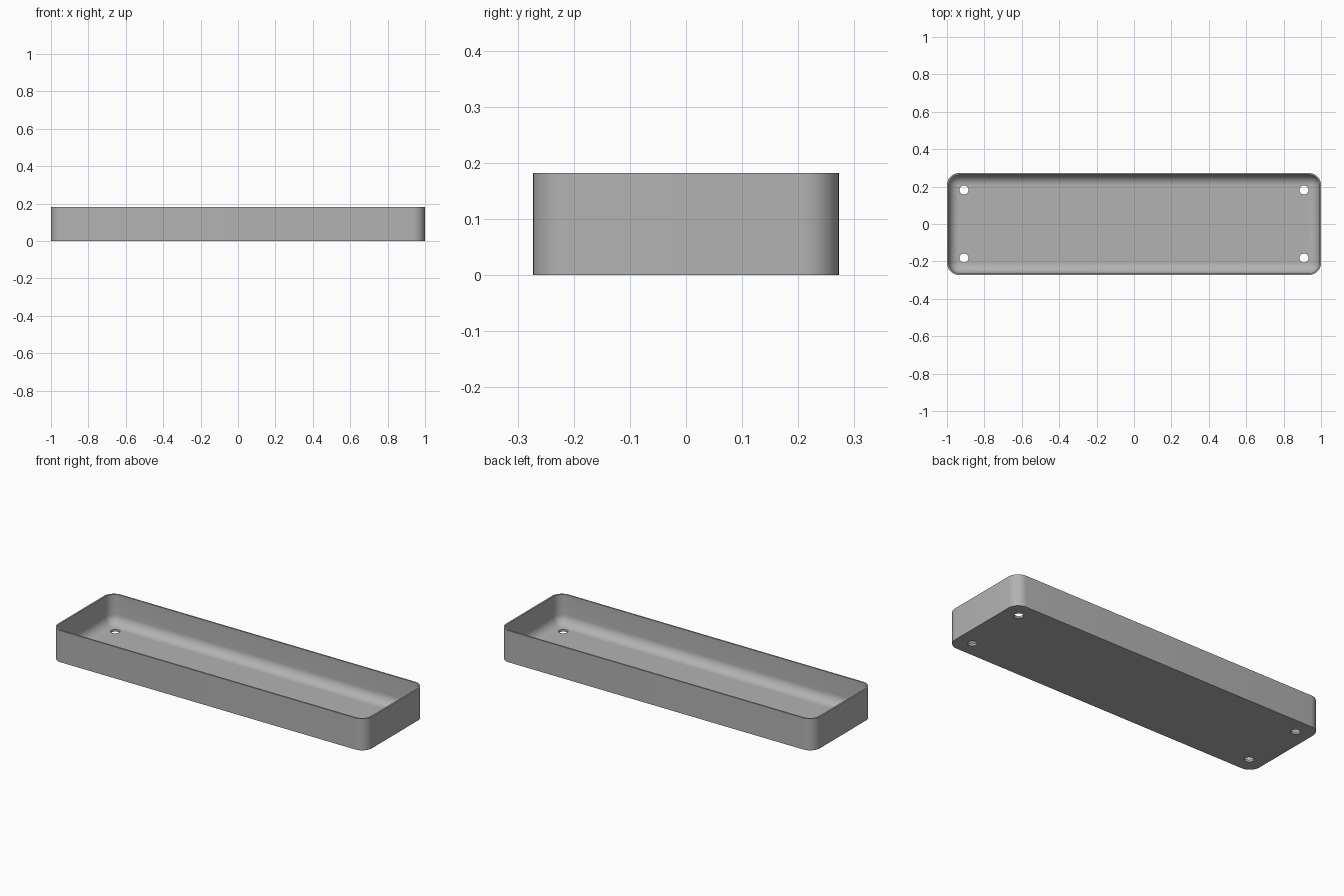
import bpy, bmesh, math

cube = bpy.data.objects.get("Cube")
if cube:
    bpy.data.objects.remove(cube, do_unlink=True)

HALF_X, HALF_Y, HEIGHT = 1.0, 0.2727, 0.1818
CORNER, WALL, FLOOR = 0.064, 0.009, 0.012
FILLET = CORNER - WALL
STEPS = 10

grey = bpy.data.materials.new("plain_grey")
grey.use_nodes = True
colour = (0.45, 0.45, 0.45, 1)
grey.diffuse_color = colour
grey.node_tree.nodes["Principled BSDF"].inputs["Base Color"].default_value = colour


def ring(bm, inset, z):
    """Rounded rectangle, inset from the outer outline."""
    radius = max(CORNER - inset, 0.001)
    cx, cy = HALF_X - inset - radius, HALF_Y - inset - radius
    verts = []
    for quarter, (sx, sy) in enumerate([(1, 1), (-1, 1), (-1, -1), (1, -1)]):
        for i in range(STEPS + 1):
            a = math.pi / 2 * (quarter + i / STEPS)
            verts.append(bm.verts.new((sx * cx + radius * math.cos(a),
                                       sy * cy + radius * math.sin(a), z)))
    return verts


# Tray shell: outer wall, rim, inner wall, then the rounded join to the floor
sections = [(0, 0), (0, HEIGHT), (WALL, HEIGHT)]
for i in range(STEPS + 1):
    a = math.pi / 2 * i / STEPS
    sections.append((WALL + FILLET * (1 - math.cos(a)),
                     FLOOR + FILLET * (1 - math.sin(a))))
bm = bmesh.new()
rings = [ring(bm, *s) for s in sections]
for low, high in zip(rings, rings[1:]):
    for i in range(len(low)):
        j = (i + 1) % len(low)
        bm.faces.new((low[i], low[j], high[j], high[i]))
bm.faces.new(rings[0][::-1])
bm.faces.new(rings[-1])
bmesh.ops.recalc_face_normals(bm, faces=bm.faces)
mesh = bpy.data.meshes.new("tray")
bm.to_mesh(mesh)
bm.free()
tray = bpy.data.objects.new("tray", mesh)
bpy.context.collection.objects.link(tray)
mesh.materials.append(grey)

# Four screw holes through the floor
for sx in (-1, 1):
    for sy in (-1, 1):
        bpy.ops.mesh.primitive_cylinder_add(vertices=32, radius=0.024, depth=0.1,
                                            location=(sx * 0.909, sy * 0.182, 0))
        cutter = bpy.context.object
        cutter.name = "hole_cutter"
        cutter.data.materials.append(grey)
        cut = tray.modifiers.new("screw_hole", 'BOOLEAN')
        cut.operation, cut.solver, cut.object = 'DIFFERENCE', 'EXACT', cutter
        bpy.ops.object.select_all(action='DESELECT')
        bpy.context.view_layer.objects.active = tray
        tray.select_set(True)
        bpy.ops.object.modifier_apply(modifier=cut.name)
        bpy.data.objects.remove(cutter, do_unlink=True)

bpy.ops.object.shade_smooth_by_angle(angle=math.radians(35))
